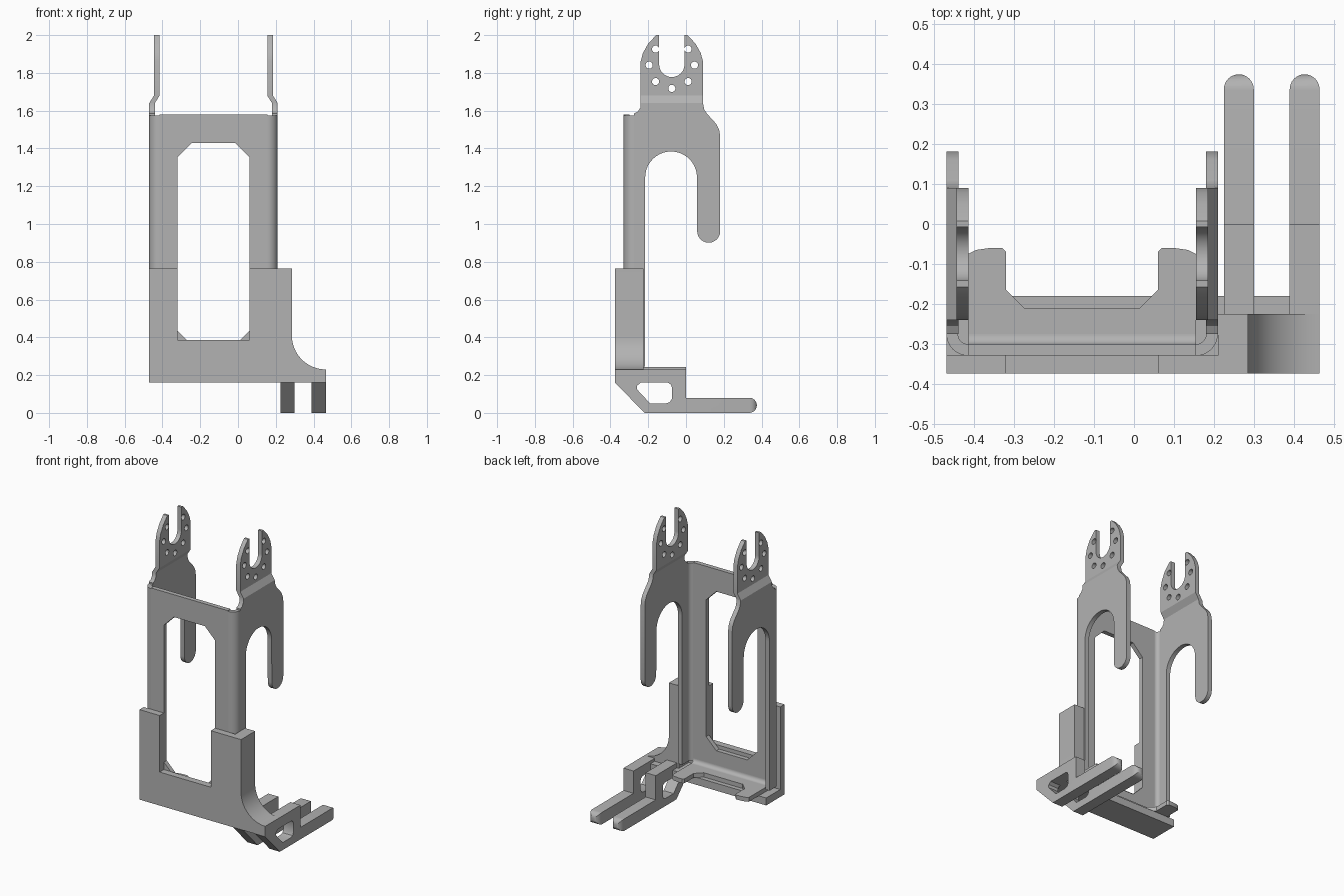
import bpy, bmesh
from math import sin, cos, radians
from mathutils import Vector

cube = bpy.data.objects.get("Cube")
if cube:
    bpy.data.objects.remove(cube)

metal = bpy.data.materials.new("plain grey")
metal.use_nodes = True
grey = (0.45, 0.45, 0.45, 1)
metal.diffuse_color = grey
metal.node_tree.nodes["Principled BSDF"].inputs["Base Color"].default_value = grey

parts = []
MID = -0.13          # centre plane of the sheet frame in x
EAR_MID = -0.075     # centre line of the ears in y


def arc(u, v, r, start, end, steps=12):
    angles = [radians(start + (end - start) * i / steps) for i in range(steps + 1)]
    return [(u + r * cos(a), v + r * sin(a)) for a in angles]


def mirror(points, centre):
    return points + [(2 * centre - u, v) for u, v in reversed(points)]


def prism(name, axis, low, high, outline, holes=()):
    """Extrude a flat outline with holes along an axis."""
    curve = bpy.data.curves.new(name, "CURVE")
    curve.dimensions = "2D"
    curve.fill_mode = "BOTH"
    curve.extrude = (high - low) / 2
    for loop in [outline, *holes]:
        spline = curve.splines.new("POLY")
        spline.points.add(len(loop) - 1)
        for point, (u, v) in zip(spline.points, loop):
            point.co = (u, v, 0, 1)
        spline.use_cyclic_u = True
    temp = bpy.data.objects.new(name + " curve", curve)
    bpy.context.scene.collection.objects.link(temp)
    graph = bpy.context.evaluated_depsgraph_get()
    mesh = bpy.data.meshes.new_from_object(temp.evaluated_get(graph))
    bpy.data.objects.remove(temp)
    bm = bmesh.new()
    bm.from_mesh(mesh)
    for vert in bm.verts:
        u, v, w = vert.co
        w += (low + high) / 2
        vert.co = Vector({"x": (w, u, v), "y": (u, w, v), "z": (u, v, w)}[axis])
    bmesh.ops.remove_doubles(bm, verts=bm.verts, dist=0.0001)
    bmesh.ops.recalc_face_normals(bm, faces=bm.faces)
    bm.to_mesh(mesh)
    bm.free()
    mesh.name = name
    mesh.materials.clear()
    mesh.materials.append(metal)
    obj = bpy.data.objects.new(name, mesh)
    bpy.context.scene.collection.objects.link(obj)
    parts.append(obj)
    return obj


def rect(u0, u1, v0, v1):
    return [(u0, v0), (u1, v0), (u1, v1), (u0, v1)]


# Sheet front panel with chamfered window
window = mirror([(-0.245, 0.36), (-0.32, 0.435), (-0.32, 1.355), (-0.245, 1.43)], MID)
window = window[:4] + window[4:]
prism("front_panel", "y", -0.33, -0.3, rect(-0.415, 0.155, 0.265, 1.58), [window])

# Bend from the panel into the floor flange
bend = arc(-0.275, 0.265, 0.055, 180, 270) + arc(-0.275, 0.265, 0.026, 270, 180)
prism("floor_bend", "x", -0.415, 0.155, bend)
tab = [(-0.415, -0.275), (-0.415, -0.075), (-0.395, -0.065), (-0.36, -0.06),
       (-0.33, -0.06), (-0.32, -0.07), (-0.32, -0.165), (-0.275, -0.21)]
prism("floor_flange", "z", 0.21, 0.239, mirror(tab, MID))

# Side wall outline with the arch and hanging hook
wall = [(-0.275, 0.245), (-0.216, 0.245)]
wall += arc(-0.079, 1.247, 0.137, 180, 0, 20)
wall += arc(0.12, 0.962, 0.061, 180, 360)
wall += [(0.181, 1.465), (0.175, 1.5), (0.16, 1.53), (0.11, 1.585), (0.097, 1.605),
         (0.09, 1.64), (-0.24, 1.64), (-0.242, 1.615), (-0.255, 1.595), (-0.275, 1.585)]

# Ear outline with an open slot and a ring of holes
ear = [(-0.24, 1.68), (-0.24, 1.86), (-0.228, 1.905), (-0.2, 1.955), (-0.158, 2), (-0.142, 2)]
ear += arc(EAR_MID, 1.845, 0.067, 180, 270)
ear = mirror(ear, EAR_MID)
spots = [(EAR_MID, 1.718)]
for offset, height in [(0.086, 1.926), (0.12, 1.841), (0.086, 1.754)]:
    spots += [(EAR_MID - offset, height), (EAR_MID + offset, height)]
holes = [arc(u, v, 0.019, 0, 345, 23) for u, v in spots]

for side, s in (("right", -1), ("left", 1)):
    def span(a, b):
        return sorted((MID + s * a, MID + s * b))

    prism(side + "_wall", "x", *span(0.31, 0.34), wall)
    prism(side + "_ear", "x", *span(0.285, 0.315), ear, holes)
    # Sloped step between wall and ear
    step = [(0.34, 1.64), (0.315, 1.68), (0.285, 1.68), (0.31, 1.64)]
    prism(side + "_step", "y", -0.24, 0.09, [(MID + s * a, z) for a, z in step])
    # Rounded vertical bend at the front corner
    corner = arc(0.285, -0.275, 0.055, 270, 360) + arc(0.285, -0.275, 0.026, 360, 270)
    prism(side + "_corner", "z", 0.245, 1.575, [(MID + s * a, y) for a, y in corner])

# Front mounting plate: two posts, a crossbar and a swept foot
plate = [(-0.47, 0.16), (0.465, 0.16), (0.465, 0.23)]
plate += arc(0.465, 0.41, 0.18, 270, 180, 16)
plate += [(0.285, 0.765), (0.06, 0.765), (0.06, 0.385),
          (-0.32, 0.385), (-0.32, 0.765), (-0.47, 0.765)]
prism("mounting_plate", "y", -0.375, -0.33, plate)

# Thick part of the foot that wraps the left corner
foot = [(0.211, 0.16), (0.465, 0.16), (0.465, 0.23)]
foot += arc(0.465, 0.41, 0.18, 270, 180, 16) + [(0.285, 0.765), (0.211, 0.765)]
prism("side_post", "y", -0.33, -0.225, foot)

# Ledge under the floor flange
prism("ledge", "x", -0.47, 0.39, rect(-0.33, -0.18, 0.16, 0.21))

# Two fork arms with a through slot and domed tips
slot = [(-0.26, 0.125), (-0.258, 0.145), (-0.24, 0.16), (-0.095, 0.16), (-0.08, 0.15),
        (-0.075, 0.135), (-0.075, 0.075), (-0.085, 0.057), (-0.105, 0.05), (-0.19, 0.05)]
for name, left, top in (("inner_arm", 0.225, 0.243), ("outer_arm", 0.39, 0.23)):
    right = left + 0.075
    side = [(-0.375, 0.23), (-0.375, 0.16), (-0.22, 0)]
    side += arc(0.335, 0.04, 0.04, -90, 90) + [(0, 0.08), (0, top), (-0.225, top), (-0.225, 0.23)]
    arm = prism(name, "x", left, right, side, [slot])
    plan = [(left, -0.5), (right, -0.5)] + arc(left + 0.0375, 0.3375, 0.0375, 0, 180)
    cutter = prism(name + "_cutter", "z", -0.1, 0.5, plan)
    parts.remove(cutter)
    cut = arm.modifiers.new("round tip", "BOOLEAN")
    cut.operation = "INTERSECT"
    cut.solver = "EXACT"
    cut.object = cutter
    graph = bpy.context.evaluated_depsgraph_get()
    arm.data = bpy.data.meshes.new_from_object(arm.evaluated_get(graph))
    arm.modifiers.clear()
    bpy.data.objects.remove(cutter)

# Smooth the bends and keep the sheet edges sharp
for obj in bpy.context.scene.objects:
    obj.select_set(obj in parts)
bpy.context.view_layer.objects.active = parts[0]
bpy.ops.object.shade_smooth_by_angle(angle=radians(30))
